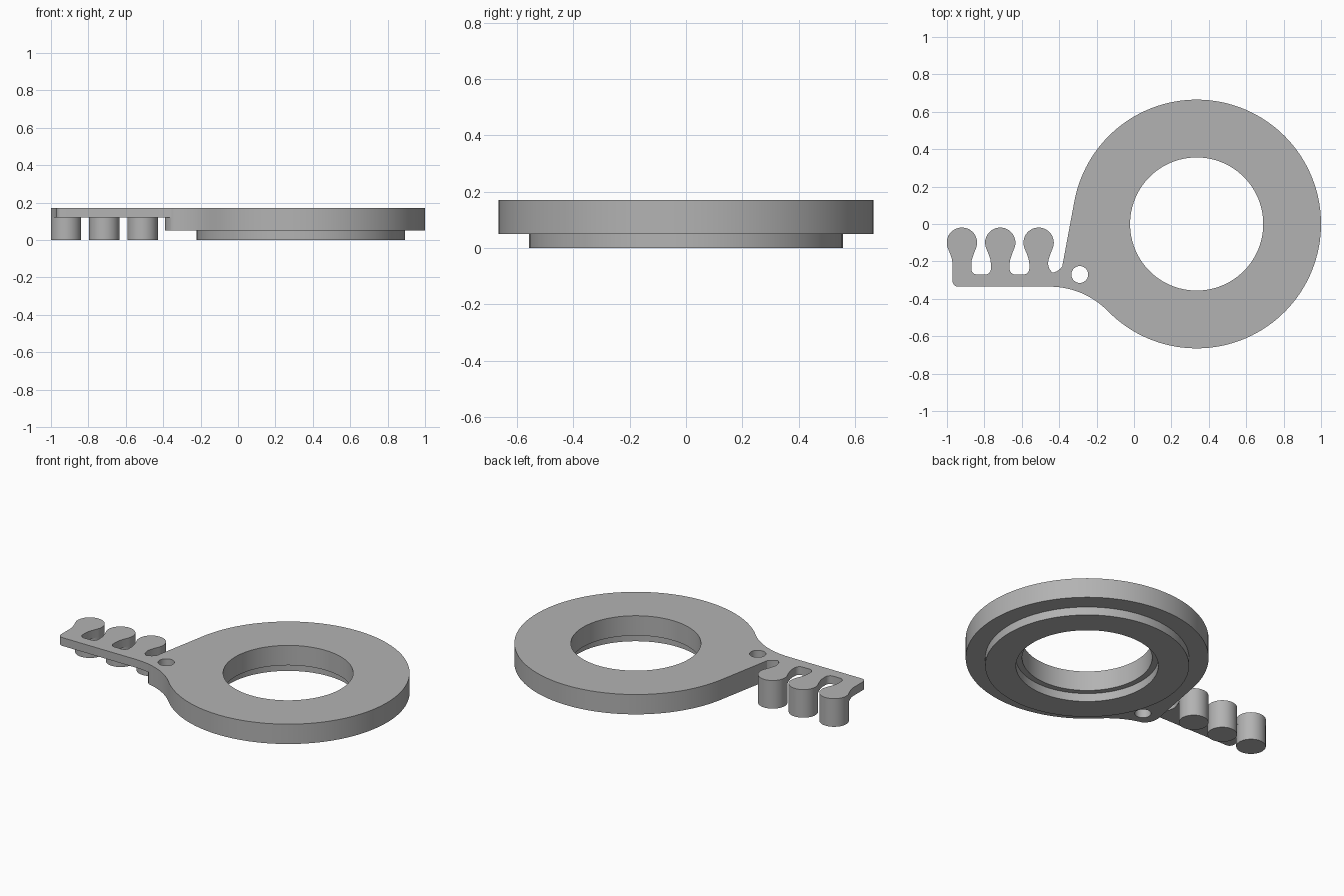
import bpy, bmesh, math

if "Cube" in bpy.data.objects:
    bpy.data.objects.remove(bpy.data.objects["Cube"])

grey = bpy.data.materials.new("plain grey")
grey.diffuse_color = (0.45, 0.45, 0.45, 1)
grey.use_nodes = True
grey.node_tree.nodes["Principled BSDF"].inputs["Base Color"].default_value = grey.diffuse_color

RING = (0.335, 0.0)      # ring centre
BOSS = (-0.29, -0.27)    # rivet hole centre
FLARE = (-0.45, -0.768)  # centre of the concave curve joining arm and ring


def arc(c, r, a0, a1, n):
    """Points on an arc, angles in degrees, both ends included."""
    return [(c[0] + r * math.cos(math.radians(a0 + (a1 - a0) * i / n)),
             c[1] + r * math.sin(math.radians(a0 + (a1 - a0) * i / n))) for i in range(n + 1)]


def circle(c, r, n):
    return arc(c, r, 0, 360, n)[:-1]


def slab(name, loops, z0, z1):
    """Extrude an outline (first loop) with holes (other loops) from z0 to z1."""
    bm = bmesh.new()
    edges = []
    for pts in loops:
        vs = [bm.verts.new((x, y, z0)) for x, y in pts]
        edges += [bm.edges.new((v, vs[(i + 1) % len(vs)])) for i, v in enumerate(vs)]
    bmesh.ops.triangle_fill(bm, use_beauty=True, use_dissolve=False, edges=edges)
    res = bmesh.ops.extrude_face_region(bm, geom=bm.faces[:])
    for v in res["geom"]:
        if isinstance(v, bmesh.types.BMVert):
            v.co.z = z1
    bmesh.ops.recalc_face_normals(bm, faces=bm.faces[:])
    me = bpy.data.meshes.new(name)
    bm.to_mesh(me)
    bm.free()
    me.materials.append(grey)
    ob = bpy.data.objects.new(name, me)
    bpy.context.collection.objects.link(ob)
    bpy.ops.object.select_all(action='DESELECT')
    ob.select_set(True)
    bpy.context.view_layer.objects.active = ob
    bpy.ops.object.shade_smooth_by_angle(angle=math.radians(30))
    return ob


# Thick flange: ring, straight tangent to the rivet boss, concave flare back
flange = (arc(RING, 0.665, 224.37, 529.5, 110)
          + arc(BOSS, 0.1, 169.5, 228.8, 10)
          + arc(FLARE, 0.433, 77.46, 44.37, 12)[1:-1])
slab("flange", [flange, circle(RING, 0.356, 96), circle(BOSS, 0.045, 32)], 0.05, 0.17)

# Lower collar with a slightly wider bore
slab("collar", [circle(RING, 0.558, 96), circle(RING, 0.39, 96)], 0.0, 0.05)

# Thin comb arm: lower edge, boss seam, last notch, then teeth from right to left
teeth = (-0.51, -0.715, -0.92)
TY, TR = -0.1, 0.081
comb = arc(FLARE, 0.433, 90, 77.46, 5) + arc(BOSS, 0.1, 228.8, 169.5, 10)[1:]
comb += arc((-0.45, -0.182), 0.08, 5, -80, 10)
for i, x in enumerate(teeth):
    neck = [(0.05, -0.24), (0.05, -0.212), (0.053, -0.19), (0.063, -0.16)]
    if i:   # rounded floor of the notch on the right of this tooth
        comb += arc((x + 0.08, -0.24), 0.03, 270, 180, 6)[:-1]
    else:
        neck[0] = (0.056, -0.238)
    comb += [(x + px, py) for px, py in neck]
    comb += arc((x, TY), TR, -25, 205, 40)
    comb += [(x - px, py) for px, py in reversed(neck[1:])]
    if i < 2:
        comb += arc((x - 0.08, -0.24), 0.03, 0, -90, 6)
comb += arc((-0.94, -0.305), 0.03, 180, 270, 6)
slab("comb_arm", [comb], 0.12, 0.17)

# Round posts hanging under the comb teeth
for x in teeth:
    slab("tooth_post", [circle((x, TY), TR, 48)], 0.0, 0.12)
